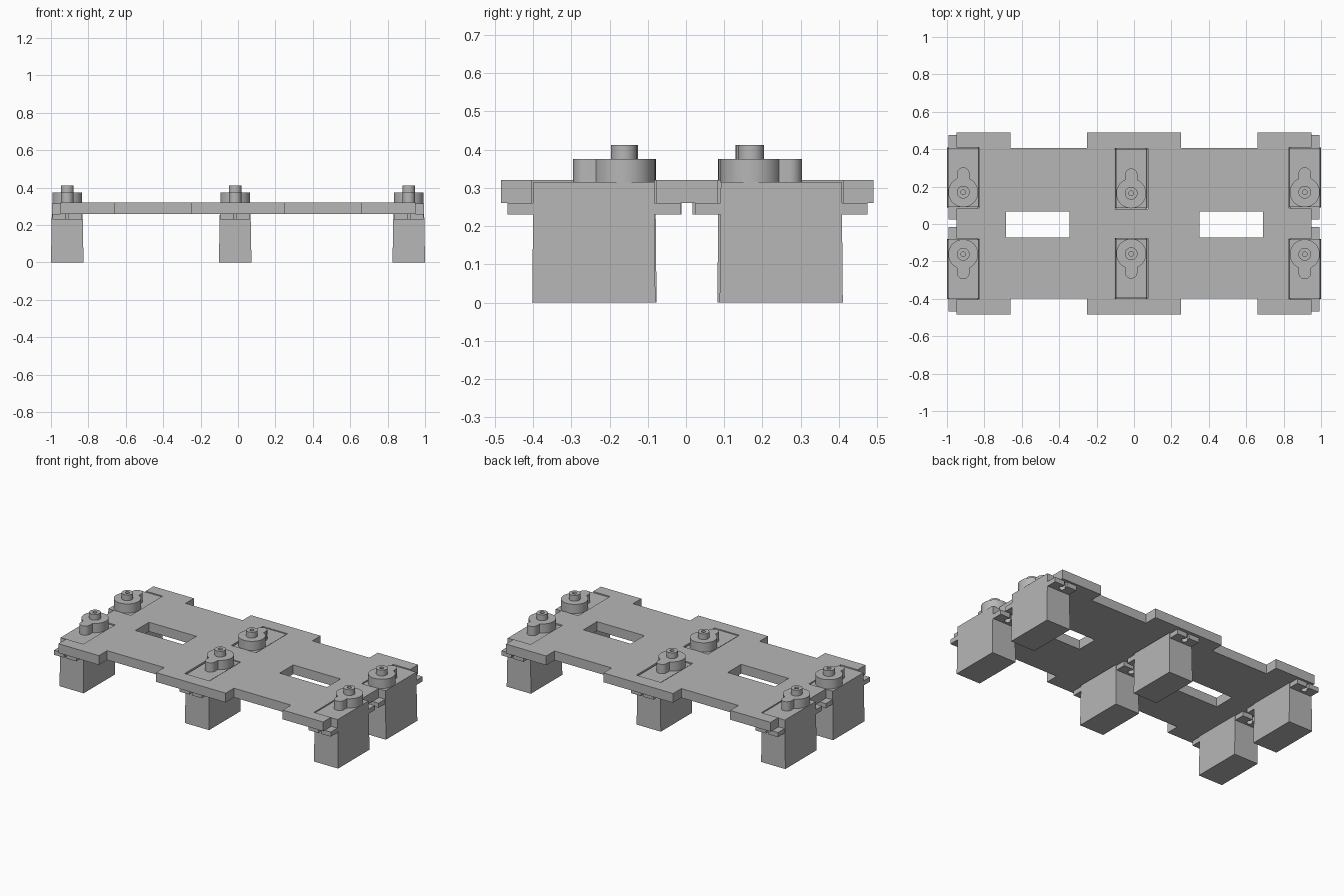
import bpy, bmesh
from math import sin, cos, pi, radians, asin

cube = bpy.data.objects.get("Cube")
if cube:
    bpy.data.objects.remove(cube, do_unlink=True)

grey = bpy.data.materials.new("plain_grey")
grey.use_nodes = True
colour = (0.47, 0.47, 0.47, 1)
grey.diffuse_color = colour
grey.node_tree.nodes["Principled BSDF"].inputs["Base Color"].default_value = colour


def arc(cx, cy, r, a0, a1, n):
    return [(cx + r * cos(a0 + (a1 - a0) * i / n),
             cy + r * sin(a0 + (a1 - a0) * i / n)) for i in range(n + 1)]


def circle(cx, cy, r, n=32):
    return arc(cx, cy, r, 0, 2 * pi, n)[:-1]


def rect(x0, x1, y0, y1):
    return [(x0, y0), (x1, y0), (x1, y1), (x0, y1)]


def finish(mesh):
    mesh.materials.clear()
    mesh.materials.append(grey)
    mesh.shade_smooth()
    mesh.set_sharp_from_angle(angle=radians(30))
    return mesh


def extrude(name, loops, z0, z1):
    """Solid from a flat outline; further loops become holes."""
    curve = bpy.data.curves.new(name + "_outline", "CURVE")
    curve.dimensions = "2D"
    curve.fill_mode = "BOTH"
    curve.extrude = (z1 - z0) / 2
    for loop in loops:
        spline = curve.splines.new("POLY")
        spline.points.add(len(loop) - 1)
        for point, (x, y) in zip(spline.points, loop):
            point.co = (x, y, 0, 1)
        spline.use_cyclic_u = True
    temp = bpy.data.objects.new(name + "_temp", curve)
    bpy.context.collection.objects.link(temp)
    graph = bpy.context.evaluated_depsgraph_get()
    mesh = bpy.data.meshes.new_from_object(temp.evaluated_get(graph))
    bpy.data.objects.remove(temp, do_unlink=True)
    bpy.data.curves.remove(curve)
    mesh.name = name
    bm = bmesh.new()
    bm.from_mesh(mesh)
    bmesh.ops.remove_doubles(bm, verts=bm.verts, dist=0.0001)
    bmesh.ops.translate(bm, verts=bm.verts, vec=(0, 0, (z0 + z1) / 2))
    bmesh.ops.recalc_face_normals(bm, faces=bm.faces)
    bm.to_mesh(mesh)
    bm.free()
    return finish(mesh)


def add(name, mesh, x=0, y=0, turn=0):
    obj = bpy.data.objects.new(name, mesh)
    obj.location = (x, y, 0)
    obj.rotation_euler.z = turn
    bpy.context.collection.objects.link(obj)


# Base plate: one quarter of the outline, mirrored around
quarter = [(0.95, 0.081), (0.828, 0.081), (0.828, 0.407), (0.95, 0.407),
           (0.95, 0.487), (0.66, 0.487), (0.66, 0.402), (0.25, 0.402), (0.25, 0.487)]
half = quarter + [(-x, y) for x, y in reversed(quarter)]
outline = half + [(-x, -y) for x, y in half]
outline = [(x, y + 0.003) for x, y in outline]
holes = [rect(-0.685, -0.345, -0.073, 0.066), rect(0.35, 0.69, -0.073, 0.066),
         rect(-0.104, 0.074, 0.08, 0.403), rect(-0.104, 0.074, -0.398, -0.078)]
add("base_plate", extrude("base_plate", [outline] + holes, 0.26, 0.32))

# Motor body: box with a slight draft towards the top
bm = bmesh.new()
bmesh.ops.create_cube(bm, size=1)
for v in bm.verts:
    top = v.co.z > 0
    v.co = (v.co.x * (0.163 if top else 0.174),
            v.co.y * (0.316 if top else 0.322), 0.315 if top else 0)
body = bpy.data.meshes.new("motor_body")
bm.to_mesh(body)
bm.free()
finish(body)

# Mounting flange with a keyhole slot open at each end
slot, hole_r, hole_y, end = 0.008, 0.018, 0.192, 0.226
a = asin(slot / hole_r)
notch = arc(0, hole_y, hole_r, pi / 2 - a, -1.5 * pi + a, 16)
flange_half = [(0.08, end), (slot, end)] + notch + [(-slot, end), (-0.08, end)]
flange_outline = flange_half + [(-x, -y) for x, y in flange_half]
flange = extrude("mounting_flange", [flange_outline], 0.23, 0.26)

# Gear housing: large disc with a narrow rounded lobe
gear_y, gear_r, lobe_r, lobe_y = -0.079, 0.08, 0.033, 0.021
b = asin(lobe_r / gear_r)
housing_outline = (arc(0, gear_y, gear_r, pi / 2 + b, 2.5 * pi - b, 36)
                   + arc(0, lobe_y, lobe_r, 0, pi, 14))
housing = extrude("gear_housing", [housing_outline], 0.314, 0.375)

# Hollow output shaft
shaft = extrude("output_shaft", [circle(0, gear_y, 0.034), circle(0, gear_y, 0.013, 20)],
                0.374, 0.412)

# Six motors, two rows facing each other
parts = {"motor_body": body, "mounting_flange": flange,
         "gear_housing": housing, "output_shaft": shaft}
for side, x, inset in (("right", -0.913, 0), ("middle", -0.015, 0.006), ("left", 0.913, 0)):
    for row, y, turn in (("back", 0.249 - inset, 0), ("front", -0.241 + inset / 2, pi)):
        for part, mesh in parts.items():
            add(f"{row}_{side}_{part}", mesh, x, y, turn)
